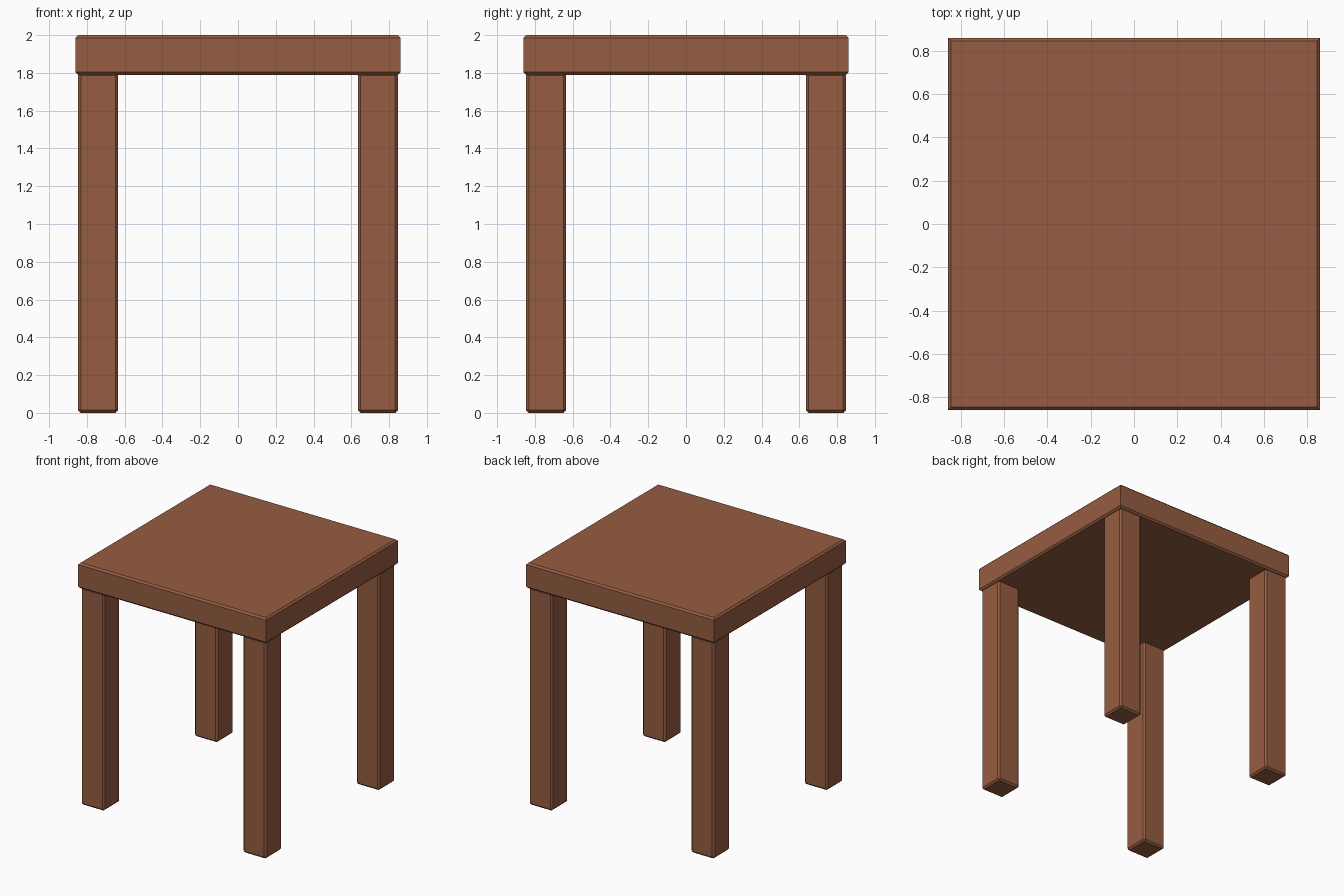
import bpy, bmesh

if "Cube" in bpy.data.objects:
    bpy.data.objects.remove(bpy.data.objects["Cube"])

wood = bpy.data.materials.new("brown wood")
wood.diffuse_color = (0.305, 0.108, 0.054, 1)
wood.use_nodes = True
wood.node_tree.nodes["Principled BSDF"].inputs["Base Color"].default_value = wood.diffuse_color


def box(name, lo, hi, bevel, keep_vertical=False):
    """Box between two corners with chamfered edges."""
    bm = bmesh.new()
    bmesh.ops.create_cube(bm, size=1)
    for v in bm.verts:
        for i in range(3):
            v.co[i] = hi[i] if v.co[i] > 0 else lo[i]
    edges = [e for e in bm.edges
             if not (keep_vertical and abs(e.verts[0].co.z - e.verts[1].co.z) > 1e-4)]
    bmesh.ops.bevel(bm, geom=edges, offset=bevel, offset_type='OFFSET',
                    segments=1, profile=0.5, affect='EDGES')
    bmesh.ops.recalc_face_normals(bm, faces=bm.faces)
    me = bpy.data.meshes.new(name)
    bm.to_mesh(me)
    bm.free()
    me.materials.append(wood)
    ob = bpy.data.objects.new(name, me)
    bpy.context.collection.objects.link(ob)
    return ob


# table top, chamfered along its upper and lower rims only
box("table_top", (-0.86, -0.86, 1.79), (0.86, 0.86, 2.0), 0.014, keep_vertical=True)

# four legs, chamfered on every edge
for sy, depth in ((-1, "front"), (1, "back")):
    for sx, side in ((-1, "left"), (1, "right")):
        cx, cy, h = sx * 0.74, sy * 0.74, 0.106
        box(f"{depth}_{side}_leg", (cx - h, cy - h, 0), (cx + h, cy + h, 1.80), 0.014)
